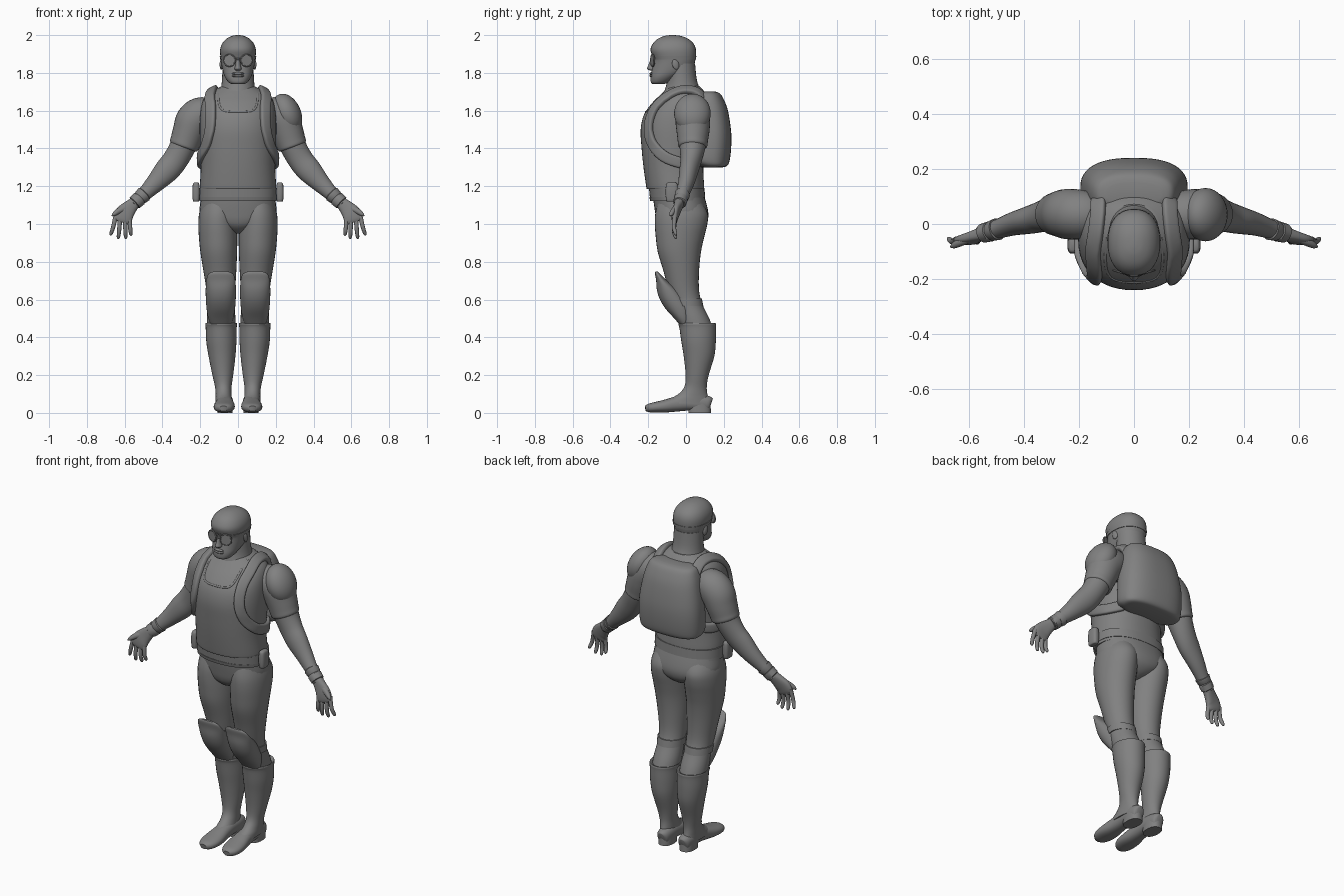
import bpy, bmesh, math
from mathutils import Vector, Matrix
from mathutils.bvhtree import BVHTree

X, Y, Z = Vector((1, 0, 0)), Vector((0, 1, 0)), Vector((0, 0, 1))


def finish(name, bm, mirror=False, angle=40):
    bmesh.ops.recalc_face_normals(bm, faces=bm.faces)
    me = bpy.data.meshes.new(name)
    bm.to_mesh(me)
    bm.free()
    for p in me.polygons:
        p.use_smooth = True
    me.set_sharp_from_angle(angle=math.radians(angle))
    ob = bpy.data.objects.new(name, me)
    bpy.context.collection.objects.link(ob)
    if mirror:
        ob.modifiers.new("Mirror", 'MIRROR').use_mirror_merge = False
    return ob


def spline(rows, k):
    """Smooth in-between rows (Catmull-Rom)."""
    if k < 2:
        return [list(r) for r in rows]
    P = [rows[0]] + list(rows) + [rows[-1]]
    out = []
    for i in range(1, len(P) - 2):
        for s in range(k):
            t = s / k
            out.append([0.5 * (2 * b + (c - a) * t + (2 * a - 5 * b + 4 * c - d) * t * t
                               + (3 * b - a - 3 * c + d) * t ** 3)
                        for a, b, c, d in zip(*P[i - 1:i + 3])])
    return out + [list(rows[-1])]


def loft(name, rows, ref=None, e=2.0, k=4, n=32, mirror=False):
    """Skin rounded sections (x, y, z, half width, half depth); ref gives the depth direction."""
    rows = spline(rows, k)
    pts = [Vector(r[:3]) for r in rows]
    bm, rings = bmesh.new(), []
    for i, r in enumerate(rows):
        u, v = X, Y
        if ref:
            t = (pts[min(i + 1, len(pts) - 1)] - pts[max(i - 1, 0)]).normalized()
            u = t.cross(ref(pts[i])).normalized()
            v = u.cross(t)
        ring = []
        for j in range(n):
            c, s = math.cos(j * math.tau / n), math.sin(j * math.tau / n)
            c, s = (math.copysign(abs(q) ** (2 / e), q) for q in (c, s))
            ring.append(bm.verts.new(pts[i] + u * c * max(r[3], .001) + v * s * max(r[4], .001)))
        rings.append(ring)
    for a, b in zip(rings, rings[1:]):
        for j in range(n):
            bm.faces.new((a[j], a[(j + 1) % n], b[(j + 1) % n], b[j]))
    bm.faces.new(rings[0])
    bm.faces.new(rings[-1])
    return finish(name, bm, mirror)


def up(rows, x=0):
    """Vertical sections from (z, front y, back y, half width)."""
    return [(x, (f + b) / 2, z, w, (b - f) / 2) for z, f, b, w in rows]


def ball(name, loc, size, rot=(0, 0, 0), mirror=False):
    bm = bmesh.new()
    m = Matrix.Translation(loc)
    for a, ax in zip(rot, 'XYZ'):
        m = m @ Matrix.Rotation(math.radians(a), 4, ax)
    bmesh.ops.create_uvsphere(bm, u_segments=32, v_segments=18, radius=1,
                              matrix=m @ Matrix.Diagonal((*size, 1)))
    return finish(name, bm, mirror)


along_y, along_z = (lambda p: Y), (lambda p: Z)

# Head, neck and face
loft("head", up([(1.74, -.175, -.12, .03), (1.75, -.186, -.09, .05), (1.78, -.187, -.04, .07),
                 (1.82, -.18, .03, .083), (1.87, -.172, .05, .091), (1.92, -.188, .053, .095),
                 (1.955, -.175, .04, .084), (1.98, -.15, .012, .062), (1.995, -.115, -.025, .034),
                 (2.0, -.085, -.06, .008)]), e=2.25)
loft("neck", up([(1.64, -.13, .1, .12), (1.7, -.115, .08, .095), (1.76, -.1, .058, .085), (1.85, -.1, .048, .082)]))
loft("nose", up([(1.812, -.19, -.15, .014), (1.822, -.207, -.15, .019), (1.84, -.2, -.15, .014),
                 (1.88, -.185, -.15, .01)]), n=16)
for nm, z in (("upper_lip", 1.796), ("lower_lip", 1.784)):
    ball(nm, (0, -.18, z), (.032, .014, .008))
ball("ear", (.088, -.055, 1.845), (.009, .018, .028), (15, 0, 10), True)

# Cap rim and round goggles
loft("goggle_strap", up([(1.872, -.165, .04, .08), (1.872, -.174, .053, .094), (1.89, -.181, .055, .097),
                         (1.89, -.165, .04, .08)]), e=2.25, k=1)
for side in (-1, 1):
    for part in ("goggle_rim", "goggle_lens"):
        if part == "goggle_rim":
            bpy.ops.mesh.primitive_torus_add(major_radius=.031, minor_radius=.004, major_segments=32, minor_segments=10)
        else:
            bpy.ops.mesh.primitive_cylinder_add(radius=.03, depth=.006, vertices=32)
        ob = bpy.context.object
        ob.name = part
        ob.location = (side * .045, -.177, 1.866)
        ob.rotation_euler = (math.pi / 2, 0, side * .3)
        bpy.ops.object.shade_smooth_by_angle()
loft("goggle_bridge", [(-.016, -.188, 1.872, .004, .004), (.016, -.188, 1.872, .004, .004)], along_y, k=1, n=10)

# Vest torso
vest = loft("vest", up([(1.185, -.207, .095, .2), (1.2, -.211, .096, .202), (1.3, -.225, .092, .197),
                        (1.4, -.235, .105, .2), (1.5, -.24, .125, .203), (1.58, -.222, .13, .2),
                        (1.64, -.18, .125, .19), (1.68, -.14, .112, .168), (1.71, -.108, .09, .125),
                        (1.73, -.09, .072, .085)]), e=2.2, n=48)
tree = BVHTree.FromPolygons([v.co for v in vest.data.vertices], [p.vertices[:] for p in vest.data.polygons])


def outward(p):
    return tree.find_nearest(p)[1]


def on_vest(path, w, d, lift=.004):
    rows = []
    for p in path:
        loc, nor = tree.find_nearest(Vector(p))[:2]
        rows.append((*(loc + nor * lift), w, d))
    return rows


loft("neckline", on_vest([(-.1, -.05, 1.72), (-.107, -.13, 1.68), (-.1, -.19, 1.63), (-.07, -.215, 1.605),
                          (0, -.22, 1.598), (.07, -.215, 1.605), (.1, -.19, 1.63), (.107, -.13, 1.68),
                          (.1, -.05, 1.72)], .005, .003, 0), outward, n=10)

# Shoulder straps and backpack
loft("backpack_strap", on_vest([(.14, .14, 1.62), (.145, .11, 1.69), (.145, .05, 1.73), (.145, -.03, 1.72),
                                (.145, -.1, 1.67), (.145, -.17, 1.61), (.155, -.21, 1.52), (.175, -.19, 1.43),
                                (.2, -.12, 1.36), (.21, -.03, 1.325), (.2, .05, 1.32), (.16, .1, 1.33)],
                               .029, .014, .008), outward, e=3.5, n=24, mirror=True)
loft("backpack", up([(1.3, .08, .195, .14), (1.308, .06, .218, .178), (1.34, .02, .232, .193), (1.42, .02, .24, .195),
                     (1.5, .02, .238, .189), (1.6, .02, .222, .172), (1.66, .03, .2, .155),
                     (1.692, .05, .178, .135), (1.702, .07, .15, .1)]), e=2.5, n=48)

# Hips and belt with pouches
loft("hips", up([(1.2, -.18, .08, .19), (1.12, -.172, .105, .199), (1.06, -.163, .118, .203), (1.02, -.155, .115, .18),
                 (.99, -.142, .1, .12), (.965, -.115, .07, .06), (.95, -.08, .03, .02)]), e=2.3)
for nm, z, h, g in (("belt", 1.165, .026, .006), ("belt_lower_trim", 1.132, .01, .004)):
    loft(nm, up([(z - h, -.17, .085, .19), (z - h, -.185 - g, .095 + g, .2 + g),
                 (z + h, -.19 - g, .092 + g, .2 + g), (z + h, -.17, .08, .19)]), e=2.3, k=1, n=48)
loft("belt_pouch", up([(1.118, -.095, -.055, .01), (1.125, -.105, -.045, .017), (1.17, -.108, -.042, .02),
                       (1.21, -.105, -.045, .017), (1.22, -.095, -.055, .01)], .222), e=3, mirror=True)

# Arms, sleeves and wristbands
loft("arm", [(.17, .03, 1.56, .09, .08), (.235, .035, 1.545, .09, .082), (.265, .036, 1.48, .08, .078),
             (.295, .034, 1.405, .069, .068), (.335, .026, 1.335, .067, .056), (.38, .014, 1.28, .065, .05),
             (.44, 0, 1.215, .05, .042), (.50, -.02, 1.155, .037, .034), (.555, -.035, 1.105, .032, .03)],
     along_y, mirror=True)
loft("sleeve", [(.14, .03, 1.58, .08, .08), (.195, .034, 1.578, .094, .09), (.235, .036, 1.545, .096, .092),
                (.259, .037, 1.49, .087, .087), (.277, .036, 1.44, .081, .08), (.287, .036, 1.415, .078, .077),
                (.29, .036, 1.407, .07, .07)], along_y, mirror=True)
loft("wristband", [(.495, -.018, 1.16, .034, .034), (.497, -.019, 1.158, .043, .04),
                   (.517, -.025, 1.14, .039, .037), (.52, -.026, 1.137, .036, .034),
                   (.523, -.027, 1.134, .04, .037), (.547, -.033, 1.112, .038, .035),
                   (.55, -.034, 1.109, .03, .03)], along_y, k=1, mirror=True)
ball("shoulder_guard", (.26, .034, 1.585), (.073, .097, .11), (0, -24, 0))

# Hands with palm, fingers and thumb
loft("palm", [(.545, -.034, 1.115, .03, .026), (.575, -.045, 1.085, .04, .022), (.6, -.055, 1.055, .049, .02),
              (.612, -.06, 1.025, .048, .016), (.617, -.062, 1.01, .04, .01)], along_y, e=2.4, mirror=True)
for i, (x0, z0, x1, z1) in enumerate([(.575, 1.015, .566, .937), (.598, 1.01, .594, .921),
                                      (.624, 1.015, .634, .921), (.646, 1.03, .675, .94)]):
    mx, mz = (x0 + x1) / 2, (z0 + z1) / 2
    loft(f"finger_{i + 1}", [(x0, -.058, z0 + .02, .012, .013), (mx, -.064, mz, .011, .011),
                             (x1 * .9 + x0 * .1, -.055, z1 + .01, .009, .009), (x1, -.053, z1, .003, .003)],
         along_y, n=14, mirror=True)
loft("thumb", [(.595, -.05, 1.085, .02, .018), (.63, -.066, 1.07, .016, .015), (.655, -.078, 1.053, .011, .011),
               (.667, -.083, 1.043, .003, .003)], along_y, n=16, mirror=True)

# Legs and knee guards
loft("leg", [(.1, -.035, 1.13, .085, .11), (.105, -.024, 1.06, .1, .138), (.107, -.026, 1.0, .103, .139),
             (.105, -.032, .93, .102, .128), (.102, -.035, .85, .097, .114), (.096, -.025, .75, .087, .094),
             (.091, -.012, .65, .076, .081), (.089, .008, .58, .072, .077), (.089, .04, .5, .075, .083),
             (.089, .06, .44, .074, .085)], mirror=True)
loft("knee_guard", up([(.748, -.162, -.148, .04), (.735, -.164, -.135, .066), (.7, -.158, -.1, .077),
                       (.65, -.154, -.04, .08), (.6, -.138, .0, .079), (.55, -.107, .03, .075),
                       (.5, -.062, .03, .066), (.46, -.028, .03, .05)], .091), e=2.2, mirror=True)
loft("knee_strap", up([(.565, -.05, .07, .06), (.565, -.072, .092, .076), (.605, -.082, .084, .077),
                       (.605, -.05, .07, .06)], .09), k=1, mirror=True)

# Boots with shaft, foot and heel
shaft = up([(.465, -.02, .14, .07), (.475, -.036, .155, .081), (.468, -.041, .16, .084), (.45, -.035, .159, .082),
            (.38, -.025, .158, .08), (.3, -.012, .15, .071), (.2, -.002, .12, .055), (.14, -.008, .11, .044),
            (.1, -.04, .113, .042), (.075, -.085, .12, .043), (.05, -.12, .125, .044)])
loft("boot_shaft", [(.072 + .017 * min(1, r[2] / .4), *r[1:]) for r in shaft], mirror=True)
loft("boot_foot", [(.069, .132, .045, .018, .03), (.069, .12, .048, .034, .04), (.069, .07, .055, .042, .045),
                   (.069, .01, .055, .043, .043), (.07, -.05, .047, .047, .04), (.072, -.11, .036, .055, .034),
                   (.074, -.16, .03, .054, .028), (.076, -.195, .026, .042, .023), (.077, -.215, .023, .02, .014)],
     along_z, e=2.3, mirror=True)
loft("boot_heel", up([(0, .012, .132, .04), (.05, .012, .13, .041)], .069), e=2.4, k=1, mirror=True)

# Dark grey finish on every part
mat = bpy.data.materials.new("dark_grey")
mat.diffuse_color = (.22, .22, .22, 1)
for ob in bpy.data.objects:
    ob.data.materials.append(mat)
